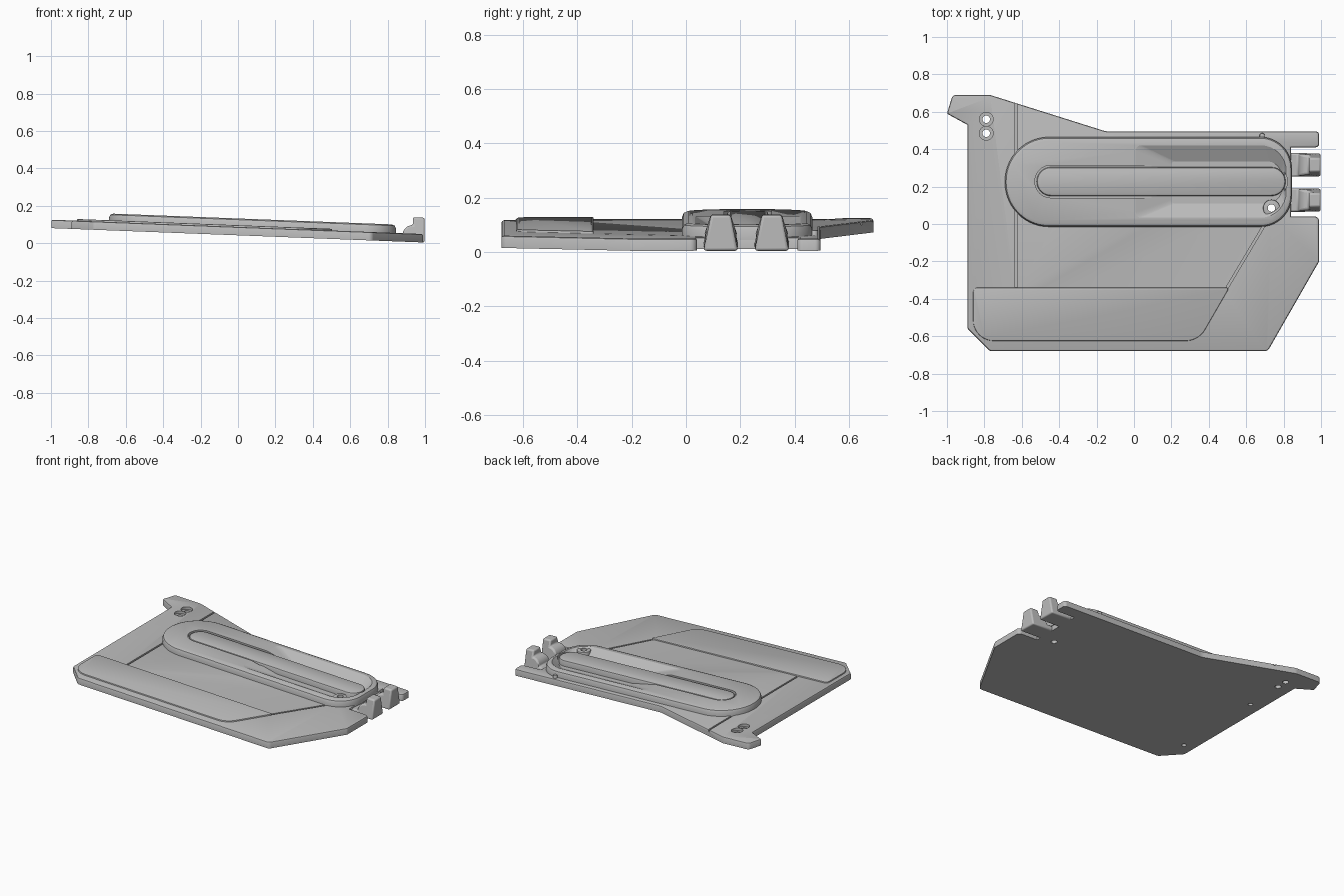
import bpy, bmesh, math
from mathutils import Vector, Matrix

if "Cube" in bpy.data.objects:
    bpy.data.objects.remove(bpy.data.objects["Cube"])

grey = bpy.data.materials.new("plain grey")
grey.use_nodes = True
COLOUR = (0.5, 0.5, 0.5, 1)
grey.diffuse_color = COLOUR
grey.node_tree.nodes["Principled BSDF"].inputs["Base Color"].default_value = COLOUR

# The whole panel leans gently down towards +x
LEAN = Matrix.Identity(4)
LEAN[2][0] = -0.0385
LEAN[2][3] = 0.042
T = 0.045          # plate thickness
P = 0.09           # height of the oval panel top


def finish(name, bm, cutter=False):
    bmesh.ops.recalc_face_normals(bm, faces=bm.faces)
    bm.transform(LEAN)
    mesh = bpy.data.meshes.new(name)
    bm.to_mesh(mesh)
    bm.free()
    mesh.materials.append(grey)
    ob = bpy.data.objects.new(name, mesh)
    bpy.context.collection.objects.link(ob)
    if cutter:
        ob.hide_render = True
        ob.hide_set(True)
    return ob


def rounded(corners, steps=8):
    """Corners are (x, y, radius), counter-clockwise; returns a dense outline."""
    out = []
    n = len(corners)
    for i, (x, y, r) in enumerate(corners):
        c = Vector((x, y))
        if r == 0:
            out.append(c)
            continue
        a = (Vector(corners[i - 1][:2]) - c).normalized()
        b = (Vector(corners[(i + 1) % n][:2]) - c).normalized()
        half = a.angle(b) / 2
        centre = c + (a + b).normalized() * r / math.sin(half)
        start = c + a * r / math.tan(half) - centre
        turn = (math.pi - 2 * half) * (1 if a.cross(b) < 0 else -1)
        for k in range(steps + 1):
            out.append(centre + Matrix.Rotation(turn * k / steps, 2) @ start)
    return out


def inset(points, d):
    out = []
    for i, p in enumerate(points):
        a = (p - points[i - 1]).normalized()
        b = (points[(i + 1) % len(points)] - p).normalized()
        na, nb = Vector((-a.y, a.x)), Vector((-b.y, b.x))
        out.append(p + (na + nb) * d / (1 + na.dot(nb)))
    return out


def loft(name, rings, cutter=False):
    """Rings are (outline, height) with equal point counts."""
    bm = bmesh.new()
    loops = [[bm.verts.new((p.x, p.y, h)) for p in pts] for pts, h in rings]
    for low, high in zip(loops, loops[1:]):
        for i in range(len(low)):
            bm.faces.new((low[i - 1], low[i], high[i], high[i - 1]))
    bm.faces.new(loops[0])
    bm.faces.new(loops[-1])
    return finish(name, bm, cutter)


def slab(name, outline, low, high, edge=0.0, cutter=False):
    rings = [(outline, low), (outline, high - edge)]
    if edge:
        rings += [(inset(outline, edge * 0.3), high - edge * 0.3), (inset(outline, edge), high)]
    else:
        rings[1] = (outline, high)
    return loft(name, rings, cutter)


def disc(x, y, r):
    return [Vector((x + r * math.cos(k * math.tau / 24), y + r * math.sin(k * math.tau / 24)))
            for k in range(24)]


def strip(a, b, width):
    a, b = Vector(a), Vector(b)
    d = (b - a).normalized() * width / 2
    s = Vector((-d.y, d.x))
    return [a - s, b - s, b + s, a + s]


def side_prism(name, profile, y0, y1, cutter=False, shape=None):
    """Extrude an x-height profile along y."""
    bm = bmesh.new()
    face = bm.faces.new([bm.verts.new((x, y0, h)) for x, h in profile])
    ext = bmesh.ops.extrude_face_region(bm, geom=[face])
    for v in ext["geom"]:
        if isinstance(v, bmesh.types.BMVert):
            v.co.y = y1
    if shape:
        for v in bm.verts:
            mid = (y0 + y1) / 2
            v.co.y = mid + (v.co.y - mid) * shape(v.co.z)
    return finish(name, bm, cutter)


def boolean(ob, cutter, operation='DIFFERENCE'):
    m = ob.modifiers.new(cutter.name, 'BOOLEAN')
    m.object, m.operation, m.solver = cutter, operation, 'EXACT'


# Base plate with the rear wing and the cut-out for the clips
plate = slab("base_plate", rounded([
    (-1, 0.59, 0.01), (-0.89, 0.53, 0), (-0.89, -0.56, 0.02), (-0.77, -0.68, 0.03),
    (0.715, -0.68, 0.03), (0.99, -0.2, 0.03), (0.99, 0.04, 0.025), (0.84, 0.04, 0),
    (0.84, 0.41, 0), (0.99, 0.41, 0.02), (0.99, 0.495, 0.02), (-0.15, 0.495, 0.1),
    (-0.77, 0.69, 0.06), (-0.97, 0.69, 0.025)]), 0, T, 0.01)

# Seam grooves in the plate
for name, a, b in (("seam_upright", (-0.63, -0.36), (-0.63, 0.7)),
                   ("seam_diagonal", (0.48, -0.37), (0.73, 0.05))):
    boolean(plate, slab(name + "_cutter", strip(a, b, 0.012), T - 0.012, T + 0.05, cutter=True))

# Oval panel with scooped pull recess and a groove round the bar
panel = slab("oval_panel", rounded([
    (-0.69, -0.015, 0.236), (0.845, -0.015, 0.17), (0.845, 0.465, 0.17),
    (-0.69, 0.465, 0.236)], 14), T - 0.01, P, 0.022)


def recess_ring(x0, x1, y0, y1, r0, r1):
    return rounded([(x0, y0, r0), (x1, y0, r1), (x1, y1, r1), (x0, y1, r0)])


scoop = loft("scoop_cutter", [
    (recess_ring(0.2, 0.79, 0.11, 0.335, 0.02, 0.08), T + 0.004),
    (recess_ring(0, 0.815, 0.03, 0.425, 0.03, 0.14), P + 0.002)], True)
boolean(panel, scoop)
bar_outline = rounded([(-0.52, 0.15, 0.076), (0.81, 0.15, 0.076),
                       (0.81, 0.304, 0.076), (-0.52, 0.304, 0.076)], 10)
boolean(panel, slab("bar_groove_cutter", inset(bar_outline, -0.01), P - 0.018, P + 0.02, cutter=True))
bar = slab("pull_bar", bar_outline, T, P, 0.012)

# Screw boss in the corner of the recess, and the screw holes
boss = slab("screw_boss", disc(0.735, 0.085, 0.045), T - 0.01, P - 0.008, 0.004)
for i, (x, y, top) in enumerate(((-0.79, 0.56, T), (-0.79, 0.485, T), (0.735, 0.085, P))):
    hole = slab(f"hole_cutter_{i}", disc(x, y, 0.02), -0.05, 0.2, cutter=True)
    for ob in ((plate,) if top == T else (plate, panel, boss)):
        boolean(ob, hole)
    if top == T:
        boolean(plate, slab(f"counterbore_cutter_{i}", disc(x, y, 0.037), T - 0.018, 0.2, cutter=True))
for i, (x, y) in enumerate(((-0.81, -0.47), (-0.8, 0.2))):
    boolean(plate, slab(f"blind_hole_cutter_{i}", disc(x, y, 0.015), -0.05, T - 0.015, cutter=True))

# Armrest: flange, then a tapered body trimmed to its stepped height profile
arm_outline = rounded([(-0.86, -0.625, 0.11), (0.345, -0.625, 0.12),
                       (0.51, -0.34, 0.01), (-0.86, -0.34, 0.025)], 10)
slab("armrest_flange", arm_outline, T - 0.01, T + 0.009, 0.005)
body = inset(arm_outline, 0.012)
armrest = loft("armrest_body", [(body, T - 0.005), (inset(body, 0.012), T + 0.085),
                                (inset(body, 0.022), T + 0.095)])
S = T + 0.021
ramp = [(-0.38 + 0.14 * k / 10, S + 0.066 * (0.5 + 0.5 * math.cos(math.pi * k / 10)))
        for k in range(11)]
boolean(armrest, side_prism("armrest_profile", [(-1, 0), (-1, P + 0.045), (-0.82, P + 0.045)]
                            + ramp + [(0.6, S - 0.001), (0.6, 0)], -0.8, -0.2, True), 'INTERSECT')

# Pair of upturned clips on the edge
hook = [(0.83, 0), (0.998, 0), (0.998, 0.132), (0.935, 0.132)]
hook += [(0.935 - 0.055 * math.sin(a), 0.09 - 0.055 * (1 - math.cos(a)) * 0.99)
         for a in (k * math.pi / 16 for k in range(9))]
hook += [(0.83, 0.035)]


def clip_width(h):
    return 1.0 if h < 0.05 else 1.0 - 0.42 * min(1, (h - 0.05) / 0.08)


for name, y in (("clip_front", 0.128), ("clip_rear", 0.316)):
    clip = side_prism(name, hook, y - 0.063, y + 0.063, shape=clip_width)
    b = clip.modifiers.new("soft_edges", 'BEVEL')
    b.width, b.segments, b.limit_method, b.angle_limit = 0.012, 3, 'ANGLE', 0.9

# Small locating nub on the rear edge
slab("locating_nub", disc(0.685, 0.472, 0.014), T - 0.01, T + 0.02, 0.005)

# Smooth the rounded parts, keeping the edges crisp
bpy.ops.object.select_all(action='DESELECT')
for ob in bpy.context.collection.objects:
    if ob.type == 'MESH' and not ob.hide_render:
        ob.select_set(True)
        bpy.context.view_layer.objects.active = ob
bpy.ops.object.shade_smooth_by_angle(angle=math.radians(25))
